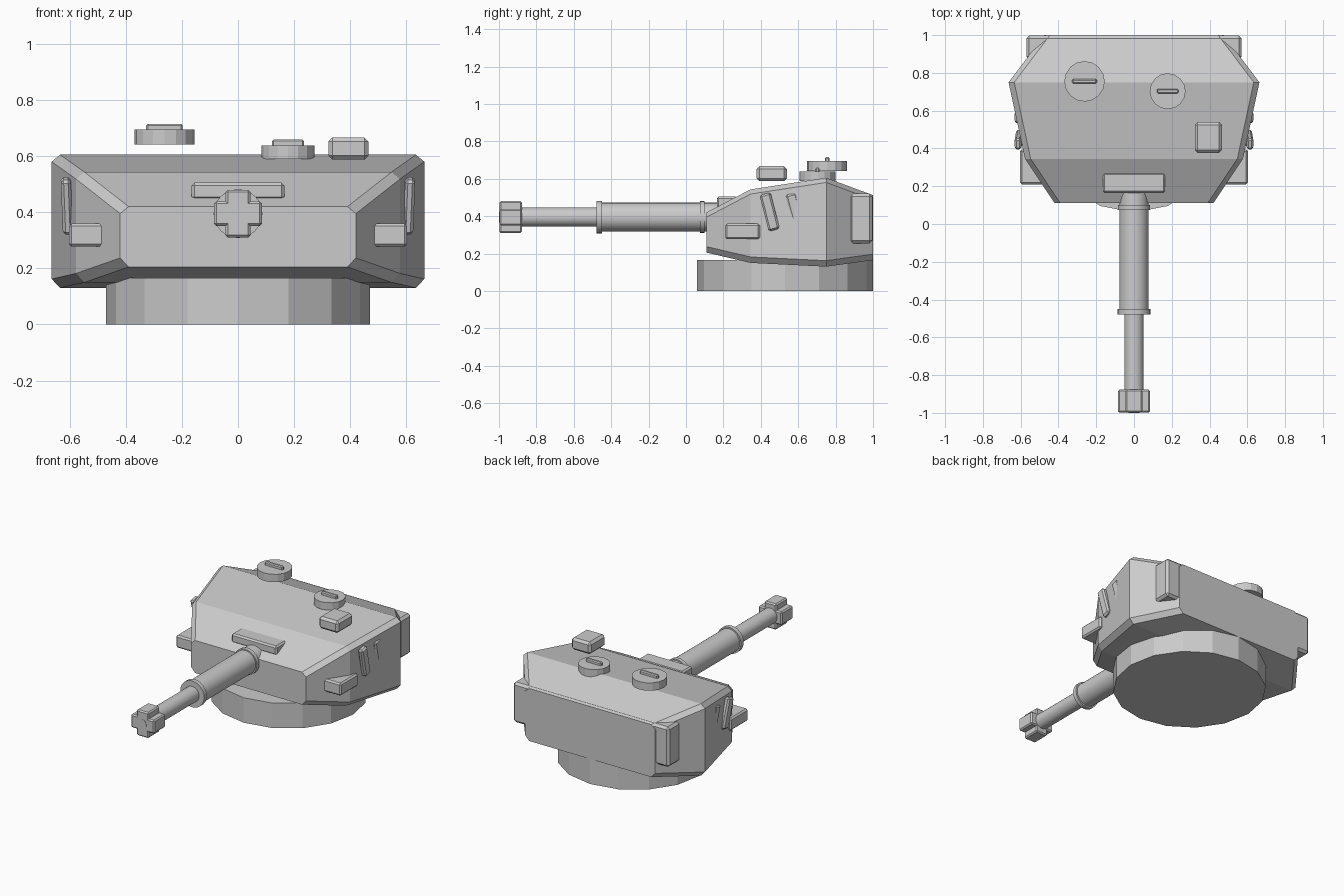
import bpy
from math import pi

if "Cube" in bpy.data.objects:
    bpy.data.objects.remove(bpy.data.objects["Cube"])


def mesh_object(name, verts, faces):
    me = bpy.data.meshes.new(name)
    me.from_pydata(verts, [], faces)
    me.update()
    ob = bpy.data.objects.new(name, me)
    bpy.context.collection.objects.link(ob)
    return ob


def box(name, lo, hi, bevel=0.012, rot=(0, 0, 0)):
    """Bevelled box between two corners, turned about its own centre."""
    bpy.ops.mesh.primitive_cube_add(size=1)
    ob = bpy.context.object
    ob.name = name
    ob.scale = [h - l for l, h in zip(lo, hi)]
    bpy.ops.object.transform_apply(location=False, rotation=False, scale=True)
    ob.location = [(l + h) / 2 for l, h in zip(lo, hi)]
    ob.rotation_euler = rot
    if bevel:
        m = ob.modifiers.new("Bevel", 'BEVEL')
        m.width = bevel
        m.segments = 1
    return ob


def disc(name, x, y, r, z0, z1, sides=16):
    """Upright cylinder."""
    bpy.ops.mesh.primitive_cylinder_add(vertices=sides, radius=r, depth=z1 - z0,
                                        location=(x, y, (z0 + z1) / 2))
    bpy.context.object.name = name


def tube(name, y0, y1, r, z=0.395, sides=24):
    """Cylinder lying along the gun axis."""
    bpy.ops.mesh.primitive_cylinder_add(vertices=sides, radius=r, depth=y1 - y0,
                                        location=(0, (y0 + y1) / 2, z),
                                        rotation=(pi / 2, 0, 0))
    bpy.context.object.name = name
    bpy.ops.object.shade_smooth_by_angle()


# Armoured shell: chamfered sections (y, half width, bottom z, top z)
stations = [(0.11, 0.42, 0.205, 0.42), (0.345, 0.577, 0.15, 0.543),
            (0.75, 0.664, 0.13, 0.605), (1.0, 0.475, 0.165, 0.512)]
verts, faces = [], []
for y, w, b, t in stations:
    half = [(w - 0.03, b), (w, b + 0.032), (w, t - 0.025), (w - 0.03, t)]
    verts += [(x, y, z) for x, z in half] + [(-x, y, z) for x, z in reversed(half)]
for s in range(len(stations) - 1):
    for i in range(8):
        j = (i + 1) % 8
        faces.append((s * 8 + i, s * 8 + 8 + i, s * 8 + 8 + j, s * 8 + j))
last = 8 * (len(stations) - 1)
faces += [tuple(range(8)), tuple(range(last + 7, last - 1, -1))]
mesh_object("turret_shell", verts, faces)

# Turret ring and rear stowage box
disc("turret_ring", 0, 0.53, 0.47, 0, 0.165)
box("rear_stowage_box", (-0.57, 0.872, 0.255), (0.57, 0.997, 0.52), 0.015)

# Gun barrel with collars
tube("barrel_sleeve", -0.475, 0.3, 0.077)
tube("barrel", -0.9, -0.45, 0.051)
tube("front_collar", -0.478, -0.45, 0.087)
tube("rear_collar", 0.075, 0.1, 0.085)

# Cross-shaped muzzle brake
zc, a, b = 0.395, 0.085, 0.044
box("muzzle_brake_horizontal", (-a, -0.998, zc - b), (a, -0.877, zc + b), 0.008)
box("muzzle_brake_vertical", (-b, -0.998, zc - a), (b, -0.877, zc + a), 0.008)
tube("muzzle_bore", -1.0, -0.9, 0.03)

# Roof fittings
box("gun_hood", (-0.165, 0.165, 0.445), (0.165, 0.273, 0.505), 0.01)
box("roof_sight", (0.322, 0.377, 0.587), (0.465, 0.54, 0.667), 0.015)
for name, x, y, r, z0, z1, hw in (("commander_hatch", -0.262, 0.755, 0.107, 0.642, 0.694, 0.065),
                                  ("loader_hatch", 0.178, 0.703, 0.095, 0.589, 0.638, 0.057)):
    disc(name, x, y, r, z0, z1)
    box(name + "_handle", (x - hw, y - 0.012, z1 - 0.01), (x + hw, y + 0.012, z1 + 0.021), 0.006)

# Side boxes and slanted side bars
for s, side in ((1, "right"), (-1, "left")):
    x0, x1 = sorted((0.47 * s, 0.603 * s))
    box(side + "_side_box", (x0, 0.21, 0.277), (x1, 0.395, 0.36), 0.01)
    x0, x1 = sorted((0.592 * s, 0.628 * s))
    for n, y in (("front", 0.447), ("rear", 0.585)):
        box(f"{side}_{n}_bar", (x0, y - 0.03, 0.323), (x1, y + 0.03, 0.523), 0.01,
            (0.25, 0.04 * s, 0))
